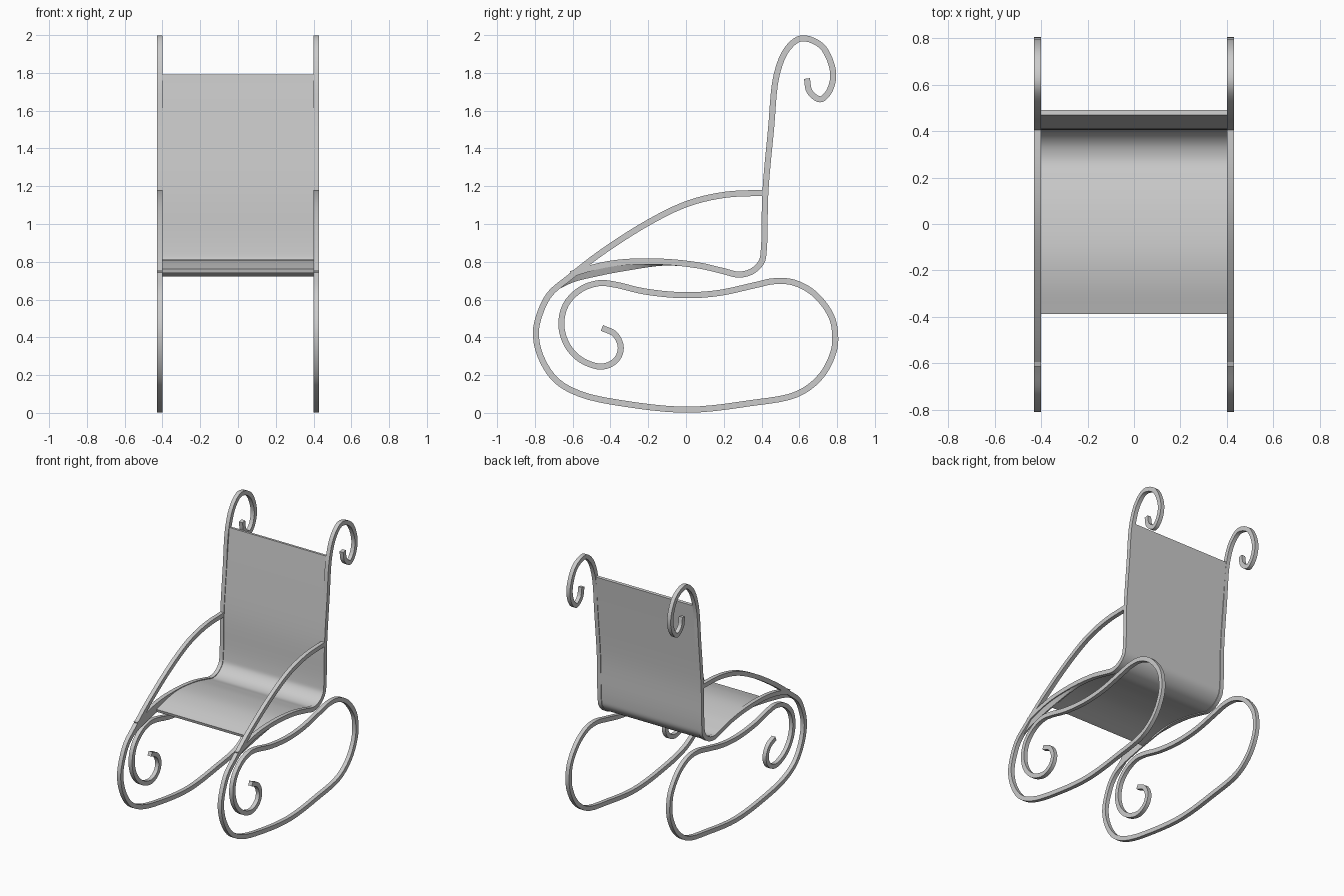
import bpy, bmesh, math
from mathutils import Vector

cube = bpy.data.objects.get("Cube")
if cube:
    bpy.data.objects.remove(cube, do_unlink=True)

metal = bpy.data.materials.new("light_grey_metal")
metal.use_nodes = True
GREY = (0.6, 0.6, 0.6, 1)
metal.diffuse_color = GREY
metal.node_tree.nodes["Principled BSDF"].inputs["Base Color"].default_value = GREY


def spline(pts, steps=5):
    """Smooth centripetal curve through (y, z) points."""
    p = [Vector(q) for q in pts]
    p = [2 * p[0] - p[1]] + p + [2 * p[-1] - p[-2]]
    out = []
    for a, b, c, d in zip(p, p[1:], p[2:], p[3:]):
        t1 = (b - a).length ** 0.5
        t2 = t1 + (c - b).length ** 0.5
        t3 = t2 + (d - c).length ** 0.5
        for i in range(steps):
            t = t1 + (t2 - t1) * i / steps
            a1 = a.lerp(b, t / t1)
            a2 = b.lerp(c, (t - t1) / (t2 - t1))
            a3 = c.lerp(d, (t - t2) / (t3 - t2))
            b1 = a1.lerp(a2, t / t2)
            b2 = a2.lerp(a3, (t - t1) / (t3 - t1))
            out.append(b1.lerp(b2, (t - t1) / (t2 - t1)))
    return out + [p[-2]]


def finish(name, rings):
    """Skin four-cornered rings into a closed bar or sheet."""
    bm = bmesh.new()
    rows = [[bm.verts.new(c) for c in r] for r in rings]
    for r, s in zip(rows, rows[1:]):
        for i in range(4):
            j = (i + 1) % 4
            bm.faces.new((r[i], r[j], s[j], s[i]))
    bm.faces.new(rows[0])
    bm.faces.new(rows[-1])
    bmesh.ops.recalc_face_normals(bm, faces=bm.faces[:])
    mesh = bpy.data.meshes.new(name)
    bm.to_mesh(mesh)
    bm.free()
    mesh.materials.append(metal)
    ob = bpy.data.objects.new(name, mesh)
    bpy.context.collection.objects.link(ob)
    bpy.ops.object.select_all(action='DESELECT')
    bpy.context.view_layer.objects.active = ob
    ob.select_set(True)
    bpy.ops.object.shade_smooth_by_angle(angle=math.radians(35))


def sweep(name, pts, half, x0, x1):
    """Rectangular section swept along a side-on path."""
    path = spline(pts)
    rings = []
    for i, c in enumerate(path):
        t = (path[min(i + 1, len(path) - 1)] - path[max(i - 1, 0)]).normalized()
        n = Vector((-t.y, t.x)) * half
        a, b = c + n, c - n
        rings.append([(x0, *a), (x1, *a), (x1, *b), (x0, *b)])
    finish(name, rings)


# Arm, rocker and lower scroll are one continuous bar
rocker = [(.41, 1.165), (.21, 1.155), (.015, 1.11), (-.195, 1.01), (-.46, .84),
          (-.62, .715), (-.72, .63), (-.77, .535), (-.795, .425), (-.77, .30),
          (-.69, .175), (-.56, .10), (-.30, .045), (.015, .017), (.33, .05),
          (.59, .10), (.715, .195), (.78, .32), (.79, .405), (.77, .51),
          (.68, .63), (.57, .69), (.465, .697), (.36, .675), (.175, .635),
          (-.01, .623), (-.22, .643), (-.38, .68), (-.46, .687), (-.555, .655),
          (-.635, .575), (-.66, .467), (-.63, .36), (-.555, .28), (-.445, .245),
          (-.37, .28), (-.345, .345), (-.375, .415), (-.445, .45)]
# Curve shared by the rails and the sheet from seat hump to back top
bend = [(-.115, .80), (.07, .78), (.2, .75), (.28, .732), (.35, .75), (.4, .80),
        (.412, .865), (.42, 1.165), (.45, 1.50), (.48, 1.79)]
curl = [(.535, 1.925), (.61, 1.983), (.715, 1.945), (.77, 1.845), (.778, 1.765),
        (.75, 1.69), (.71, 1.66), (.655, 1.70), (.64, 1.77)]
rail = [(-.61, .735), (-.46, .778), (-.33, .798)] + bend + curl

# Lower edge of the twisted front of the seat rail
upper = spline([(-.70, .65), (-.60, .735), (-.46, .775), (-.33, .795), (-.115, .79), (.0, .785)])
lower = spline([(-.72, .63), (-.60, .69), (-.46, .725), (-.33, .75), (-.115, .78), (.0, .775)])

for side, s in (("left", 1), ("right", -1)):
    sweep(side + "_arm_and_rocker", rocker, .016, s * .40, s * .43)
    sweep(side + "_seat_and_back_rail", rail, .016, s * .40, s * .43)
    finish(side + "_rail_front_twist",
           [[(s * .40, *u), (s * .428, *u), (s * .41, *l), (s * .40, *l)]
            for u, l in zip(upper, lower)])

# Seat and backrest sheet
sweep("seat_and_back_sheet", [(-.385, .752), (-.25, .787)] + bend, .011, -.40, .40)
